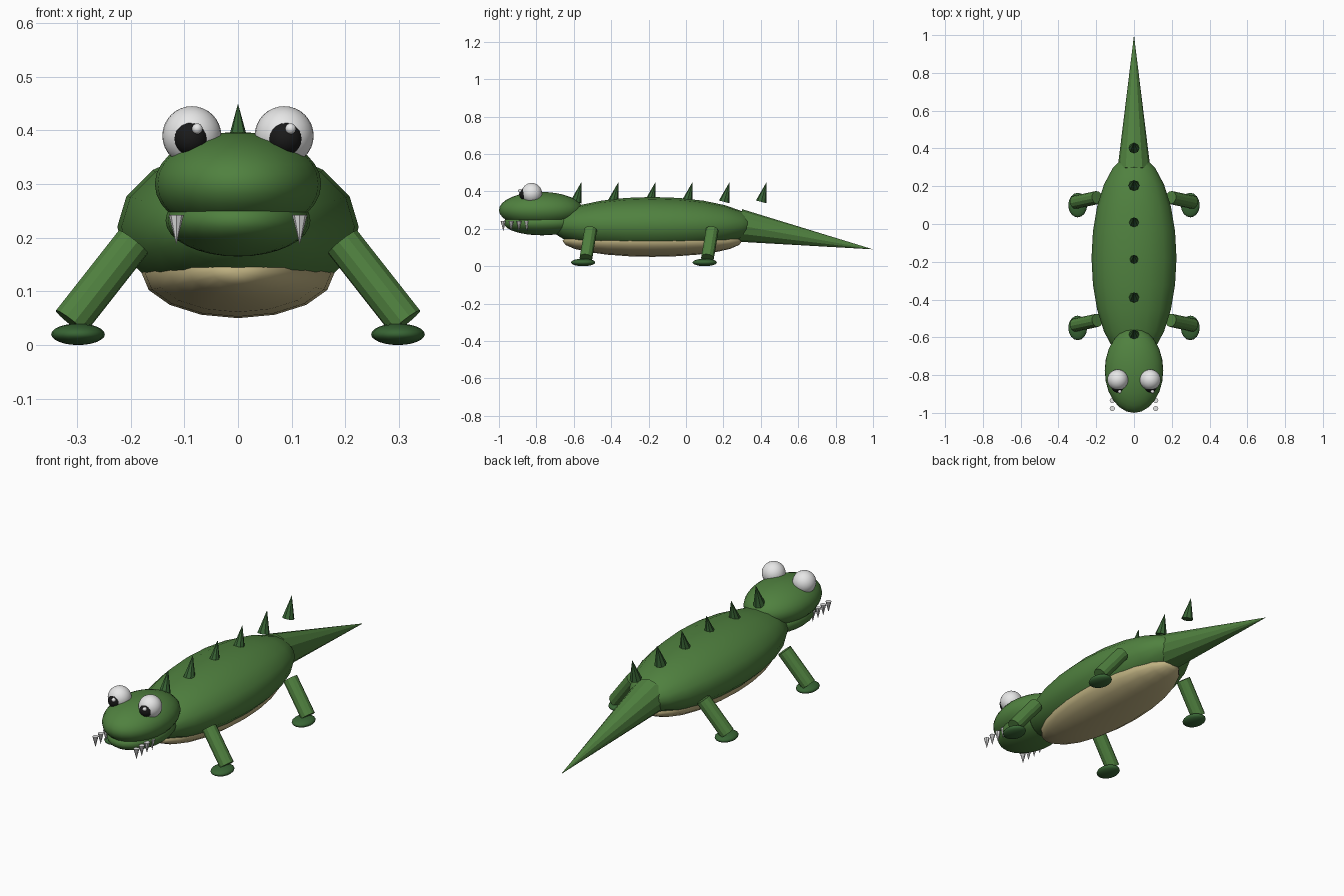
import bpy
from math import pi
from mathutils import Vector, Matrix

cube = bpy.data.objects.get("Cube")
if cube:
    bpy.data.objects.remove(cube, do_unlink=True)


def make_material(name, color):
    mat = bpy.data.materials.new(name)
    mat.use_nodes = True
    mat.diffuse_color = (*color, 1)
    mat.node_tree.nodes["Principled BSDF"].inputs["Base Color"].default_value = (*color, 1)
    return mat


green = make_material("leaf green", (0.08, 0.22, 0.05))
dark_green = make_material("dark green", (0.04, 0.13, 0.035))
cream = make_material("cream", (0.52, 0.44, 0.22))
white = make_material("white", (0.85, 0.85, 0.85))
black = make_material("black", (0.01, 0.01, 0.01))


def ellipsoid(name, center, radii, mat, segments=16, rings=12, lengthwise=False):
    """Smooth ellipsoid; lengthwise puts its poles on the y axis."""
    bpy.ops.mesh.primitive_uv_sphere_add(segments=segments, ring_count=rings, radius=1)
    obj = bpy.context.object
    obj.name = name
    if lengthwise:
        obj.data.transform(Matrix.Rotation(pi / 2, 4, "X"))
    obj.data.transform(Matrix.Diagonal((*radii, 1)))
    obj.location = center
    obj.data.materials.append(mat)
    bpy.ops.object.shade_smooth()
    return obj


def taper(name, start, end, r_start, r_end, mat, sides=12):
    """Flat-shaded cone or cylinder running between two points."""
    start, end = Vector(start), Vector(end)
    axis = end - start
    bpy.ops.mesh.primitive_cone_add(vertices=sides, radius1=r_start, radius2=r_end,
                                    depth=axis.length, location=(start + end) / 2)
    obj = bpy.context.object
    obj.name = name
    obj.rotation_mode = "QUATERNION"
    obj.rotation_quaternion = axis.to_track_quat("Z", "Y")
    obj.data.materials.append(mat)
    return obj


# Torso, belly and tail
ellipsoid("body", (0, -0.18, 0.22), (0.225, 0.55, 0.15), green, lengthwise=True)
ellipsoid("belly", (0, -0.18, 0.135), (0.18, 0.48, 0.085), cream, lengthwise=True)
taper("tail", (0, 0.285, 0.218), (0, 1, 0.09), 0.088, 0, green)

# Head and lower jaw
ellipsoid("head", (0, -0.775, 0.3), (0.155, 0.225, 0.097), green, 24, 16)
ellipsoid("lower_jaw", (0, -0.77, 0.232), (0.135, 0.205, 0.067), green, 24, 16)

# Paired parts
for side, sx in (("left", 1), ("right", -1)):
    ellipsoid(f"{side}_eye", (0.086 * sx, -0.825, 0.39), (0.055,) * 3, white, 24, 16)
    ellipsoid(f"{side}_pupil", (0.088 * sx, -0.86, 0.385), (0.032,) * 3, black)
    ellipsoid(f"{side}_eye_glint", (0.087 * sx + 0.011, -0.887, 0.403), (0.01,) * 3, white)

    for i in range(4):
        y = -0.977 + 0.042 * i
        taper(f"{side}_tooth_{i + 1}", (0.115 * sx, y, 0.242), (0.115 * sx, y, 0.187),
              0.014, 0, white, 8)

    for end, y in (("front", -0.51), ("back", 0.14)):
        taper(f"{end}_{side}_leg", (0.195 * sx, y, 0.192), (0.312 * sx, y - 0.025, 0.043),
              0.035, 0.035, green)
        ellipsoid(f"{end}_{side}_foot", (0.298 * sx, y - 0.04, 0.02), (0.05, 0.065, 0.02),
                  dark_green)

# Row of spikes leaning back
for i in range(6):
    y = -0.588 + 0.198 * i
    taper(f"back_spike_{i + 1}", (0, y, 0.344), (0, y + 0.029, 0.45), 0.029, 0, dark_green, 8)
